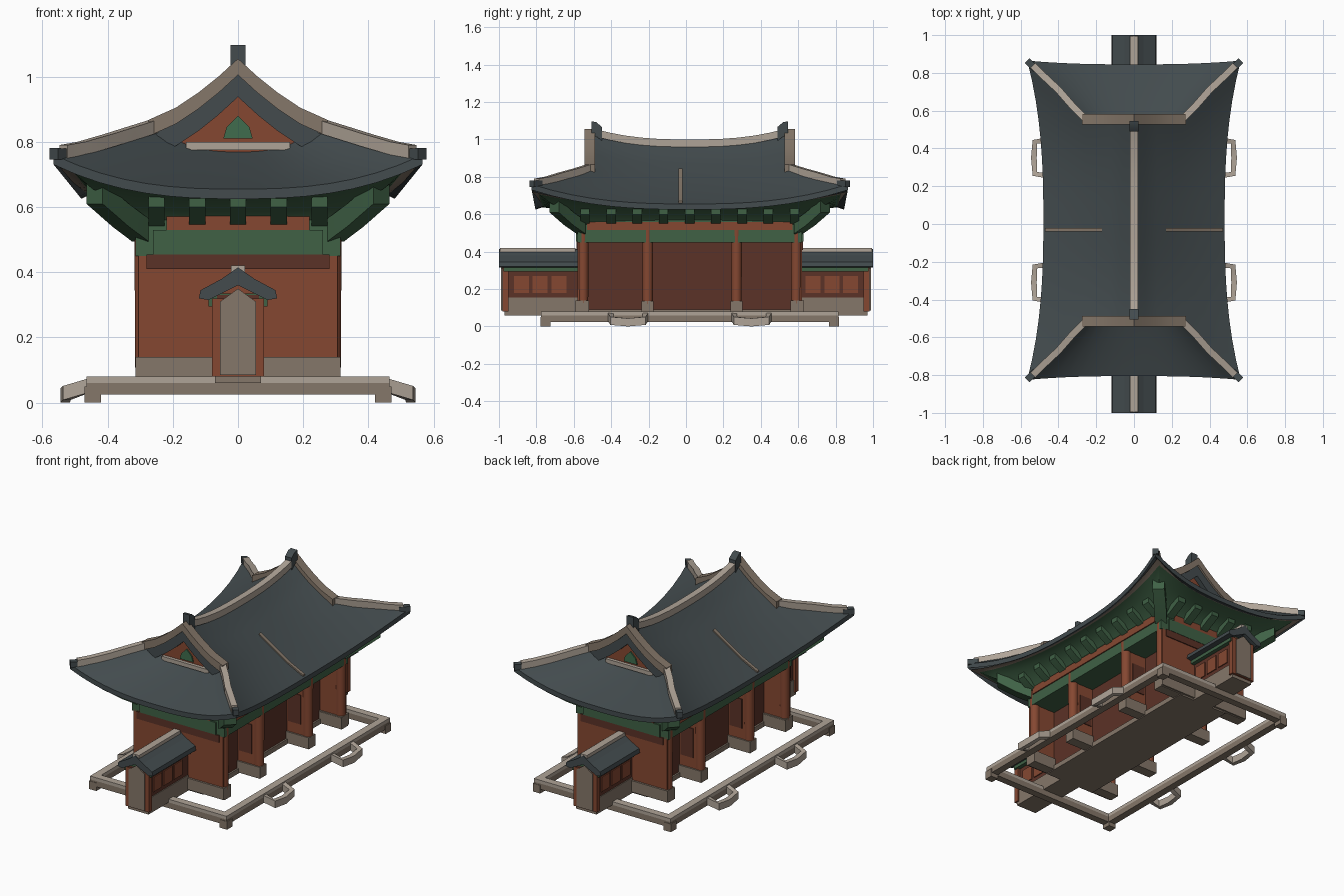
import bpy, bmesh, math
from mathutils import Vector

if "Cube" in bpy.data.objects:
    bpy.data.objects.remove(bpy.data.objects["Cube"])

CY = 0.02          # centre of the hall along y


def mat(name, rgb):
    m = bpy.data.materials.new(name)
    m.diffuse_color = (*rgb, 1)
    m.use_nodes = True
    m.node_tree.nodes["Principled BSDF"].inputs["Base Color"].default_value = m.diffuse_color
    return m


SLATE = mat("slate tile", (0.056, 0.071, 0.076))
RED = mat("red timber", (0.235, 0.064, 0.031))
DARK = mat("dark red wall", (0.105, 0.032, 0.020))
GREEN = mat("green paint", (0.050, 0.120, 0.060))
TEAL = mat("bright green", (0.050, 0.150, 0.075))
STONE = mat("tan stone", (0.235, 0.185, 0.142))
PALE = mat("pale plaster", (0.430, 0.370, 0.310))


def finish(name, bm, mats, smooth=False):
    bmesh.ops.recalc_face_normals(bm, faces=bm.faces)
    me = bpy.data.meshes.new(name)
    bm.to_mesh(me)
    bm.free()
    ob = bpy.data.objects.new(name, me)
    bpy.context.collection.objects.link(ob)
    for m in mats:
        me.materials.append(m)
    if smooth:
        bpy.ops.object.select_all(action='DESELECT')
        ob.select_set(True)
        bpy.context.view_layer.objects.active = ob
        bpy.ops.object.shade_smooth_by_angle(angle=math.radians(35))
    return ob


def box(name, x, y, z, m):
    bm = bmesh.new()
    bmesh.ops.create_cube(bm, size=1)
    for v in bm.verts:
        v.co = [(a + b) / 2 + c * (b - a) for (a, b), c in zip((x, y, z), v.co)]
    return finish(name, bm, [m])


def prism(name, pts, y0, y1, m):
    """Extrude an xz outline along y."""
    bm = bmesh.new()
    f = bm.faces.new([bm.verts.new((px, y0, pz)) for px, pz in pts])
    r = bmesh.ops.extrude_face_region(bm, geom=[f], use_keep_orig=True)
    for v in r["geom"]:
        if isinstance(v, bmesh.types.BMVert):
            v.co.y = y1
    return finish(name, bm, [m])


def sweep(name, pts, w, h, m):
    """Rectangular bar following a path, kept level across its width."""
    bm = bmesh.new()
    pts = [Vector(p) for p in pts]
    rings = []
    for i, p in enumerate(pts):
        d = pts[min(i + 1, len(pts) - 1)] - pts[max(i - 1, 0)]
        n = Vector((-d.y, d.x, 0)).normalized() * w / 2
        up = Vector((0, 0, h / 2))
        rings.append([bm.verts.new(p + a) for a in (n - up, n + up, -n + up, -n - up)])
    for a, b in zip(rings, rings[1:]):
        for k in range(4):
            bm.faces.new((a[k], a[k - 1], b[k - 1], b[k]))
    bm.faces.new(rings[0])
    bm.faces.new(rings[-1])
    return finish(name, bm, [m], True)


# --- main hip-and-gable roof ------------------------------------------------
# rows from ridge to eave: x mid, x end, y end, z mid, z end
SIDE = [(0, 0, .54, .975, 1.03), (.06, .06, .54, .918, .978), (.12, .12, .54, .87, .93),
        (.25, .26, .54, .785, .845), (.36, .40, .69, .715, .795), (.48, .565, .845, .655, .76)]
# rows of the end skirts: y mid, y end, x end, z mid, z end
SKIRT = [(.50, .54, .26, .775, .845), (.66, .69, .40, .71, .795), (.825, .845, .565, .655, .76)]
N = 16


def lerp(a, b, t):
    return a + (b - a) * t


def grid(bm, rows, place):
    g = []
    for m0, m1, half, z0, z1 in rows:
        row = []
        for i in range(N + 1):
            u = i / N * 2 - 1
            t = abs(u) ** 2.6
            row.append(bm.verts.new(place(lerp(m0, m1, t), u * half, lerp(z0, z1, t))))
        g.append(row)
    for a, b in zip(g, g[1:]):
        for i in range(N):
            bm.faces.new((a[i], a[i + 1], b[i + 1], b[i]))


bm = bmesh.new()
for s in (-1, 1):
    grid(bm, SIDE, lambda o, a, z: (s * o, CY + a, z))
    grid(bm, SKIRT, lambda o, a, z: (a, CY + s * o, z))
bmesh.ops.remove_doubles(bm, verts=bm.verts, dist=0.001)
r = bmesh.ops.extrude_face_region(bm, geom=bm.faces[:], use_keep_orig=True)
for v in r["geom"]:
    if isinstance(v, bmesh.types.BMVert):
        v.co.z -= 0.03
finish("main_roof", bm, [SLATE], True)

# ridges
ridge = []
for i in range(13):
    u = i / 6 - 1
    ridge.append((0, CY + u * .52, .98 + .06 * abs(u) ** 2.6))
sweep("main_ridge", ridge, .04, .04, PALE)
for s in (-1, 1):
    sweep("roof_seam", [(s * x, -.03, z) for x, z in ((.17, .84), (.25, .788), (.36, .718), (.47, .664))],
          .02, .012, STONE)
for e in (-1, 1):
    sweep("ridge_finial", [(0, CY + e * .47, 1.03), (0, CY + e * .50, 1.055), (0, CY + e * .525, 1.06)],
          .045, .075, SLATE)
    for s in (-1, 1):
        sweep("gable_ridge", [(s * x, CY + e * .535, z) for x, z in
                              ((0, 1.03), (.06, .975), (.12, .927), (.19, .88), (.275, .842))], .055, .05, STONE)
        sweep("hip_ridge", [(s * x, CY + e * y, z) for x, y, z in
                            ((.25, .53, .85), (.33, .61, .825), (.40, .69, .803), (.48, .765, .78),
                             (.535, .82, .77))], .036, .04, PALE)
        sweep("corner_tip", [(s * .52, CY + e * .80, .762), (s * .565, CY + e * .845, .763)], .035, .035, SLATE)
        # sloping barge board
        sweep("barge_board", [(s * x, CY + e * .535, z) for x, z in
                              ((0, .975), (.06, .92), (.12, .872), (.19, .825), (.26, .80))], .03, .075, SLATE)
    # gable wall with its painted details
    g = CY + e * .50
    prism("gable_wall", [(-.25, .76), (.25, .76), (.12, .87), (0, .98), (-.12, .87)], g, g + e * .015, RED)
    prism("gable_emblem", [(-.045, .81), (.045, .81), (.035, .845), (0, .88), (-.035, .845)],
          g + e * .015, g + e * .022, TEAL)
    box("gable_sill", (-.16, .16), sorted((g, g + e * .035)), (.775, .80), PALE)

# --- flared eaves underside ---------------------------------------------------
# rings: half x, half y, z mid, corner spread, corner rise
EAVE = [(.30, .59, .55, .01, 0), (.34, .63, .60, .02, .005), (.40, .72, .628, .05, .03),
        (.445, .785, .637, .06, .07), (.472, .812, .637, .075, .085)]
bm = bmesh.new()
rings = []
for hx, hy, z, c, rise in EAVE:
    ring = []
    for k in range(4):
        along, out = (hx, hy) if k % 2 == 0 else (hy, hx)
        ca, co = (c, c * .4) if k % 2 == 0 else (c * .4, c)
        for i in range(N):
            u = i / N * 2 - 1
            t = abs(u) ** 2.6
            a, o = u * (along + ca * t), out + co * t
            x, y = [(a, -o), (o, a), (-a, o), (-o, -a)][k]
            ring.append(bm.verts.new((x, CY + y, z + rise * t)))
    rings.append(ring)
for j, (a, b) in enumerate(zip(rings, rings[1:])):
    for i in range(len(a)):
        f = bm.faces.new((a[i - 1], a[i], b[i], b[i - 1]))
        f.material_index = 1 if j == len(EAVE) - 2 else 0
finish("eave_underside", bm, [GREEN, STONE], True)

# bracket clusters under the eaves
for s in (-1, 1):
    for i in range(9):
        y = CY + (i - 4) * .14
        sweep("side_bracket", [(s * .30, y, .56), (s * .355, y, .59), (s * .40, y, .622)], .05, .045, GREEN)
    for i in range(5):
        x = (i - 2) * .125
        sweep("end_bracket", [(x, CY + s * .59, .56), (x, CY + s * .65, .59), (x, CY + s * .71, .622)],
              .05, .045, GREEN)
    for e in (-1, 1):
        sweep("corner_bracket", [(s * .30, CY + e * .58, .53), (s * .36, CY + e * .645, .575),
                                 (s * .44, CY + e * .725, .645)], .07, .07, GREEN)

# --- hall body ------------------------------------------------------------------
box("floor", (-.17, .17), (CY - .6, CY + .6), (.06, .09), STONE)
box("core_wall", (-.16, .16), (CY - .57, CY + .57), (.08, .5), DARK)
box("lintel", (-.315, .315), (CY - .6, CY + .6), (.45, .57), GREEN)
for s in (-1, 1):
    box("side_red_band", sorted((s * .31, s * .322)), (CY - .55, CY + .55), (.515, .56), RED)
    e = CY + s * .6
    box("end_wall", (-.305, .305), sorted((e - s * .05, e)), (.08, .46), RED)
    box("end_red_band", (-.22, .22), sorted((e, e + s * .008)), (.53, .575), RED)
    box("end_green_band", (-.26, .26), sorted((e, e + s * .008)), (.455, .53), GREEN)
    box("end_dark_band", (-.28, .28), sorted((e, e + s * .006)), (.41, .455), DARK)
    box("end_wall_footing", (-.315, .315), sorted((e - s * .06, e + s * .012)), (.07, .14), STONE)
    for y in (-.57, -.225, .25, .57):
        box("buttress", sorted((s * .15, s * .30)), (CY + y - .022, CY + y + .022), (.08, .46), RED)
        if abs(y) < .5:
            box("buttress_panel", sorted((s * .17, s * .255)), (CY + y - .027, CY + y + .027), (.2, .38), DARK)
        box("buttress_footing", sorted((s * .15, s * .315)), (CY + y - .032, CY + y + .032), (.065, .135), STONE)
        bm = bmesh.new()
        bmesh.ops.create_cone(bm, cap_ends=True, segments=12, radius1=.027, radius2=.03, depth=.46)
        bmesh.ops.translate(bm, verts=bm.verts, vec=(s * .288, CY + y, .33))
        finish("column", bm, [RED], True)

# --- wing walls on both ends ------------------------------------------------------
for e in (-1, 1):
    def span(a, b):
        return sorted((e * a, e * b))
    box("wing_wall", (-.065, .065), span(.58, .975), (.14, .33), DARK)
    box("wing_footing", (-.07, .07), span(.58, .97), (.06, .155), STONE)
    box("wing_end_frame", (-.08, .08), span(.95, .982), (.08, .32), RED)
    prism("wing_end_face", [(-.055, .085), (.055, .085), (.055, .31), (0, .35), (-.055, .31)],
          e * .98, e * .988, STONE)
    for s in (-1, 1):
        for y in (.68, .78, .88):
            box("wing_panel", sorted((s * .065, s * .071)), span(y - .04, y + .04), (.18, .27), RED)
    box("wing_eave", (-.09, .09), span(.58, .975), (.295, .335), GREEN)
    prism("wing_roof", [(-.12, .32), (-.09, .315), (0, .36), (.09, .315), (.12, .32), (.115, .345),
                        (.05, .38), (0, .415), (-.05, .38), (-.115, .345)], e * .58, e, SLATE)
    box("wing_ridge", (-.022, .022), span(.59, .995), (.39, .42), PALE)

# --- open terrace kerb with side steps ----------------------------------------------
for s in (-1, 1):
    y = CY + s * .795
    for part, z, m in (("kerb_base", (.025, .06), STONE), ("kerb_cap", (.06, .08), PALE)):
        box("side_" + part, sorted((s * .42, s * .465)), (-.775, .815), z, m)
        box("end_" + part, (-.465, .465), sorted((y, y - s * .045)), z, m)
    for e in (-1, 1):
        c = CY + e * .33
        sweep("side_step", [(s * .45, c - .095, .055), (s * .525, c - .085, .03), (s * .53, c, .022),
                            (s * .525, c + .085, .03), (s * .45, c + .095, .055)], .03, .043, PALE)
        box("kerb_corner", sorted((s * .42, s * .47)), sorted((CY + e * .745, CY + e * .798)), (0, .05), STONE)
